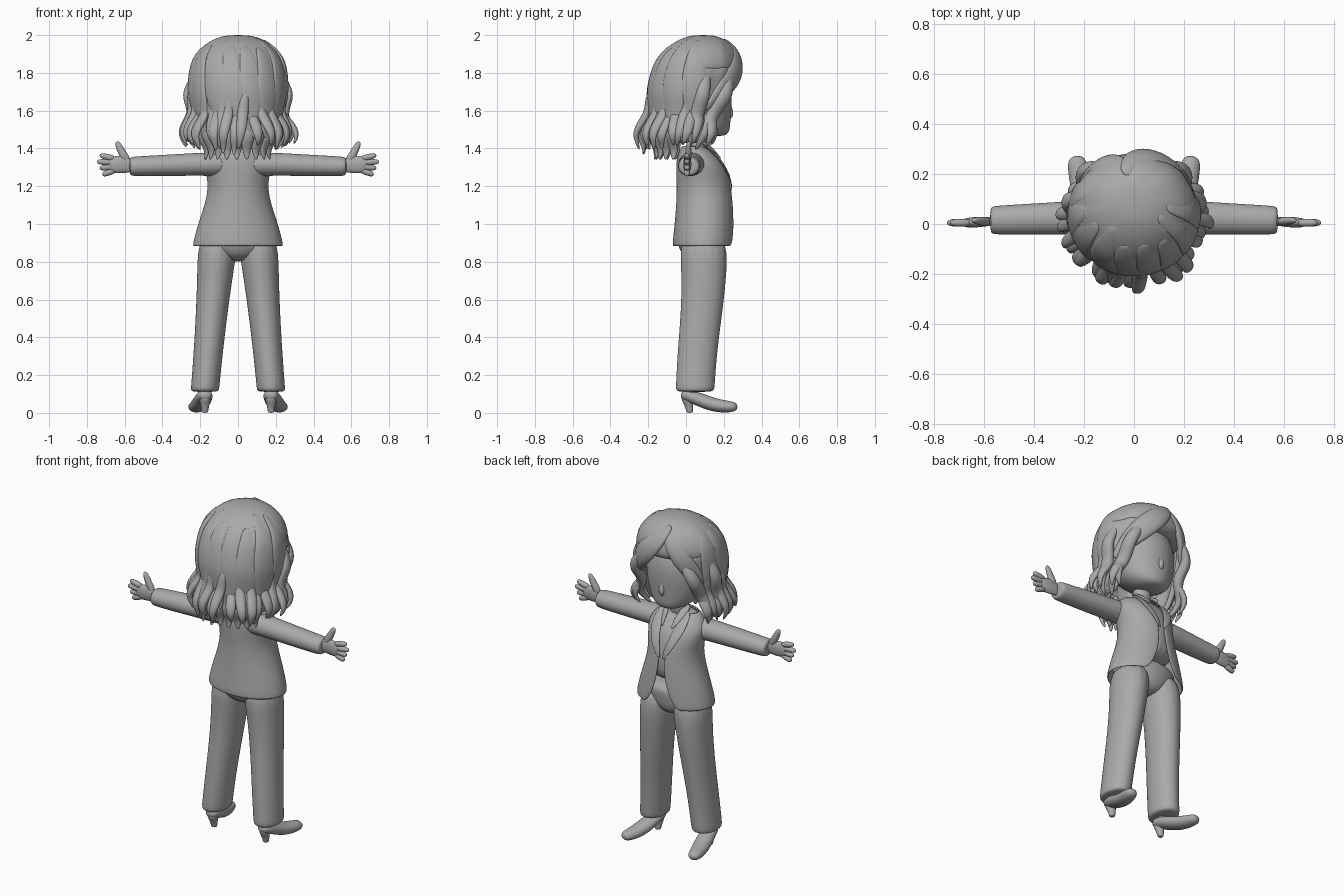
import bpy, bmesh, random
from math import sin, cos, sqrt, radians, pi
from mathutils import Vector

random.seed(4)
if "Cube" in bpy.data.objects:
    bpy.data.objects.remove(bpy.data.objects["Cube"])

colour = (.4, .4, .4, 1)
grey = bpy.data.materials.new("plain_grey")
grey.use_nodes = True
grey.diffuse_color = colour
grey.node_tree.nodes["Principled BSDF"].inputs["Base Color"].default_value = colour


def skin(name, rings, closed=True, thickness=0, levels=2):
    """Skin a stack of rings; closed rings are capped, open ones get thickness."""
    bm = bmesh.new()
    rows = [[bm.verts.new(point) for point in ring] for ring in rings]
    count = len(rows[0])
    for low, high in zip(rows, rows[1:]):
        for j in range(count if closed else count - 1):
            k = (j + 1) % count
            bm.faces.new((low[j], low[k], high[k], high[j]))
    if closed:
        bm.faces.new(rows[0])
        bm.faces.new(rows[-1])
        bmesh.ops.recalc_face_normals(bm, faces=bm.faces)
    mesh = bpy.data.meshes.new(name)
    bm.to_mesh(mesh)
    bm.free()
    mesh.materials.append(grey)
    for face in mesh.polygons:
        face.use_smooth = True
    obj = bpy.data.objects.new(name, mesh)
    bpy.context.collection.objects.link(obj)
    if thickness:
        solid = obj.modifiers.new("thickness", 'SOLIDIFY')
        solid.thickness, solid.offset = thickness, -1
    smooth = obj.modifiers.new("smooth", 'SUBSURF')
    smooth.levels = smooth.render_levels = levels


def loft(name, sections, sides=20, wave=0, **options):
    """Level ellipses (height, y, half width, half depth), with an optional front gap in degrees."""
    closed = len(sections[0]) == 4
    rings = []
    for z, y, width, depth, *gap in sections:
        if closed:
            angles = [2 * pi * j / sides for j in range(sides)]
        else:
            sweep = 360 - 2 * gap[0]
            angles = [radians(90 + gap[0] + sweep * j / (sides - 1)) for j in range(sides)]
        ring = []
        for a in angles:
            size = 1 + wave * (sin(9 * a + 4 * z) + sin(17 * a - 9 * z) / 2)
            ring.append((width * size * cos(a), y + depth * size * sin(a), z))
        rings.append(ring)
    skin(name, rings, closed, **options)


def tube(name, path, start, end, belly=0, flat=1, facing=(0, 0, 1), sides=8):
    """Tube whose radius runs from start to end with a belly; flat squashes it along facing."""
    points = [Vector(p) for p in path]
    last = len(points) - 1
    rings = []
    for i, point in enumerate(points):
        t = i / last
        radius = start + (end - start) * t + belly * sin(pi * t)
        along = points[min(i + 1, last)] - points[max(i - 1, 0)]
        across = along.cross(Vector(facing)).normalized()
        up = across.cross(along).normalized() * flat
        angles = [2 * pi * j / sides for j in range(sides)]
        rings.append([point + radius * (across * cos(a) + up * sin(a)) for a in angles])
    skin(name, rings)


# Jacket, open at the front, and the shirt inside it
jacket = [(.88, .095, .245, .17, 25), (1, .1, .215, .16, 9), (1.2, .1, .14, .145, 4),
          (1.34, .075, .2, .135, 16), (1.42, .04, .11, .06, 40)]
loft("jacket", jacket, sides=30, thickness=.014)
loft("shirt", [(z, y, width * .92, depth * .92) for z, y, width, depth, gap in jacket[1:]])
loft("hips", [(.8, .09, .06, .07), (.85, .085, .15, .12), (.92, .08, .21, .13), (1, .09, .19, .13)])
loft("neck", [(1.36, .05, .07, .06), (1.44, .06, .05, .05), (1.54, .08, .05, .05)])

# Head: an egg whose lower end is pushed forward into a chin
head = []
for i in range(10):
    u = .2 + .3 * i
    round_off = sin(u) ** .8
    head.append((1.68 - .22 * cos(u), .06 + .1 * max(0, cos(u)) ** 3, .19 * round_off, .186 * round_off))
loft("head", head)
tube("nose", [(0, .21, 1.66), (0, .228, 1.61), (0, .238, 1.575), (0, .21, 1.55)], .012, .012, .01,
     facing=(0, 1, 0))
tube("lips", [(-.04, .2, 1.53), (0, .229, 1.53), (.04, .2, 1.53)], .005, .005, .01)

for s, side in ((1, "left"), (-1, "right")):
    def mirrored(*points):
        return [(s * x, y, z) for x, y, z in points]

    # Trouser leg: rings lean inward and thicken towards the hip
    rings = []
    for t in (0, .02, .25, .5, .75, 1):
        angles = [2 * pi * j / 18 for j in range(18)]
        x, y, z = .176 - .075 * t, .048 + .05 * sin(2 * t) ** 2, .11 + .85 * t
        width, depth = .076 + .037 * t * t, .104 + .03 * t * t
        rings.append([(s * (x + width * cos(a)), y + depth * sin(a), z) for a in angles])
    skin(side + "_leg", rings)

    # Heeled shoe, toes turned outward
    tube(side + "_ankle", mirrored((.175, .03, .2), (.18, .035, .06)), .045, .04, facing=(0, 1, 0))
    tube(side + "_shoe", mirrored((.17, -.03, .1), (.18, .04, .085), (.2, .13, .045), (.22, .21, .032),
                                  (.235, .275, .032)), .04, .034, .016, flat=.75, sides=10)
    tube(side + "_heel", mirrored((.175, 0, .1), (.175, .015, .05), (.175, .02, .01), (.175, .02, 0)),
         .042, .018, -.008, facing=(0, 1, 0))

    # Sleeve, palm, fingers and thumb
    tube(side + "_sleeve", mirrored((.02, .03, 1.315), (.18, .028, 1.318), (.38, .02, 1.31),
                                    (.56, .015, 1.305), (.575, .015, 1.305)), .075, .054, flat=.9, sides=14)
    tube(side + "_palm", mirrored((.53, .01, 1.305), (.6, .01, 1.315), (.65, .005, 1.315),
                                  (.69, .005, 1.31)), .03, .038, .02, flat=.45, facing=(0, 1, 0))
    for i in range(4):
        root = Vector((.65, .005, 1.345 - .02 * i))
        tip = Vector((.75 - .015 * abs(i - 1), .005, 1.365 - .035 * i))
        tube(f"{side}_finger_{i + 1}", mirrored(root, root.lerp(tip, .5), tip), .017, .014, .003)
    tube(side + "_thumb", mirrored((.58, .01, 1.32), (.615, .012, 1.38), (.645, .015, 1.44)),
         .026, .015, .003, flat=.8, facing=(0, 1, 0))

    # Lapel and shirt collar
    tube(side + "_lapel", mirrored((.07, .08, 1.43), (.09, .16, 1.37), (.05, .235, 1.26), (.01, .243, 1.17)),
         .025, .008, .02, flat=.2, facing=(0, 1, .5))
    tube(side + "_collar", mirrored((.06, .05, 1.45), (.055, .12, 1.42), (.03, .19, 1.34)),
         .018, .008, .014, flat=.25, facing=(s * .3, 1, .6))


def hair_size(z):
    """Centre, half width and half depth of the hair: a dome above, narrowing to the neck below."""
    if z > 1.78:
        rise = (z - 1.78) / .222
        dome = sqrt(1 - rise * rise) ** .85
        return .045 + .045 * rise, .26 * dome, .235 * dome
    fall = max(0, (z - 1.42) / .36)
    return .045 * fall, .2 + .06 * sqrt(fall), .18 + .055 * sqrt(fall)


def strand(name, first, final, top, bottom, radius, lift, flare=0, wave=0, flat=.45):
    """Lock of hair that runs down the hair surface, turning, flaring and waving."""
    path = []
    for i in range(9):
        t = i / 8
        z = top + (bottom - top) * t
        a = radians(first + (final - first) * t)
        y, width, depth = hair_size(z)
        f = lift + flare * t + wave * cos(30 * (z - 1.69))
        path.append((width * f * cos(a), y + depth * f * sin(a), z))
    middle = radians((first + final) / 2)
    tube(name, path, radius * .4, radius * .2, radius * .7, flat, (cos(middle), sin(middle), .1))


# Hair crown, and the curtain round the sides and back
heights = [1.78 + .22 * sin(pi / 2 * i / 6) for i in range(7)]
loft("hair_crown", [(z, *hair_size(z)) for z in heights], sides=60, wave=.007, levels=1)
curtain = []
for i in range(8):
    z = 1.42 + .06 * i
    curtain.append((z, *hair_size(z), 68 - 6 * i))
loft("hair_curtain", curtain, sides=60, wave=.012, thickness=.03, levels=1)

# Broad strands lying on the hair
for i in range(9):
    angle = 162 + 24 * i
    strand(f"hair_strand_{i + 1}", angle, angle + random.uniform(4, 18), random.uniform(1.93, 1.99), 1.45,
           .075, .95, flare=.03, wave=.02, flat=.3)

# Curled ends, with shorter curls at the nape
for i in range(27):
    angle = 145 + 250 * i / 26
    turn = random.uniform(-10, 10)
    bottom = 1.37 + .05 * abs(cos(radians(angle))) + random.uniform(-.02, .03)
    strand(f"hair_curl_{i + 1}", angle, angle + turn, random.uniform(1.62, 1.74), bottom, .033, .88,
           flare=random.uniform(.36, .56), wave=.07, flat=.7)
for i in range(9):
    angle = 200 + 17 * i
    strand(f"nape_curl_{i + 1}", angle, angle, 1.56, 1.34, .036, .85, flare=.1, wave=.05, flat=.6)

# Fringe swept from an off-centre parting
strand("left_fringe", 105, 20, 1.98, 1.6, .075, .92, flare=.1)
strand("right_fringe", 100, 155, 1.98, 1.6, .06, .92, flare=.08)

# Wavy locks framing the face; the right ones mirror the left across the half turn
for side, place in (("left", lambda angle: angle), ("right", lambda angle: 180 - angle)):
    strand(side + "_face_lock", place(60), place(15), 1.84, 1.39, .044, 1, flare=.12, wave=.1, flat=.8)
    strand(side + "_side_lock", place(18), place(5), 1.85, 1.4, .042, .93, flare=.26, wave=.08, flat=.75)
